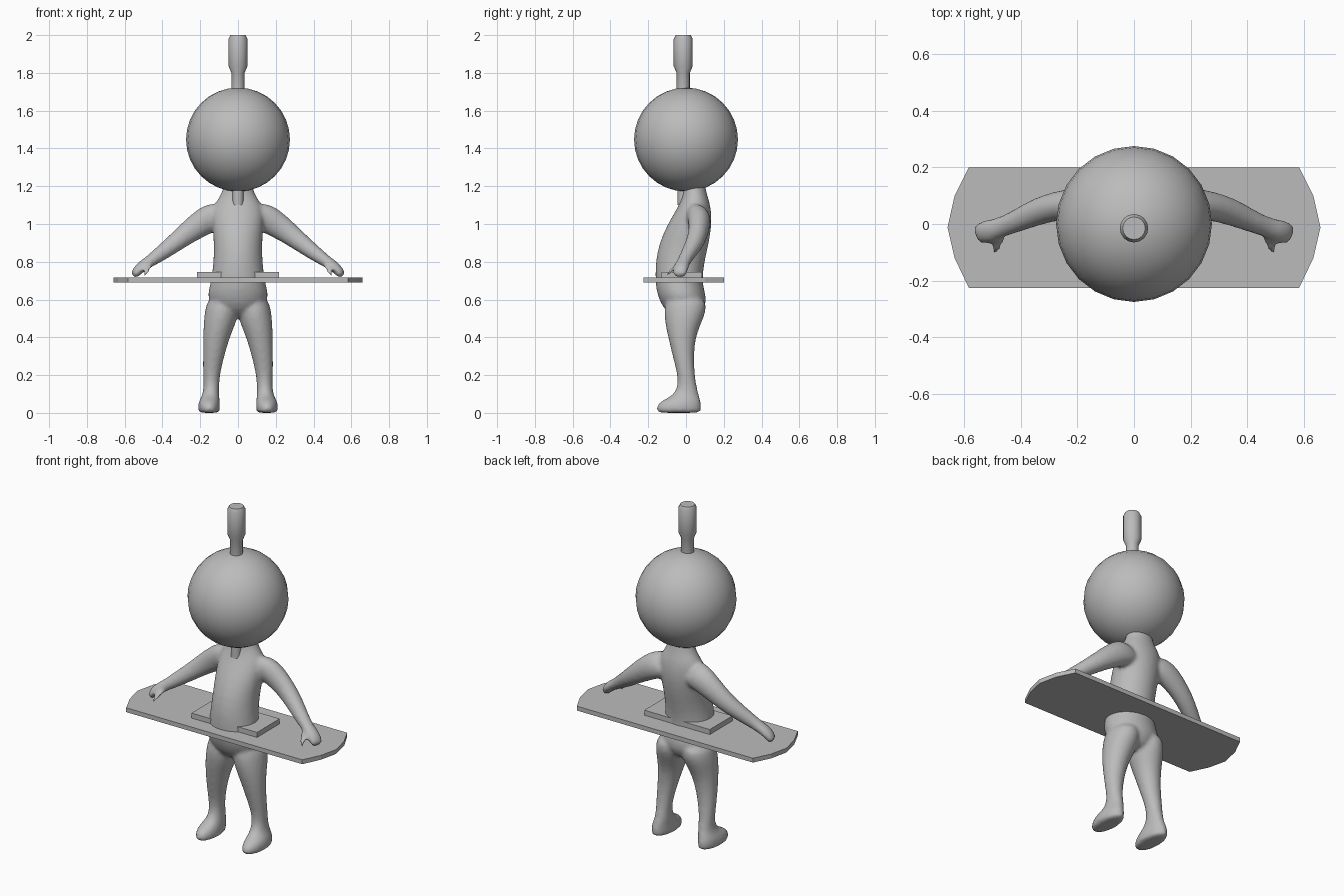
import bpy, bmesh
from math import sin, cos, pi, radians
from mathutils import Vector

if "Cube" in bpy.data.objects:
    bpy.data.objects.remove(bpy.data.objects["Cube"])

grey = bpy.data.materials.new("plain_grey")
grey.use_nodes = True
grey.diffuse_color = (0.5, 0.5, 0.5, 1)
grey.node_tree.nodes["Principled BSDF"].inputs["Base Color"].default_value = grey.diffuse_color


def make_object(name, bm, smooth=None):
    bmesh.ops.recalc_face_normals(bm, faces=bm.faces)
    mesh = bpy.data.meshes.new(name)
    bm.to_mesh(mesh)
    bm.free()
    mesh.materials.append(grey)
    obj = bpy.data.objects.new(name, mesh)
    bpy.context.collection.objects.link(obj)
    if smooth:
        bpy.ops.object.select_all(action="DESELECT")
        obj.select_set(True)
        bpy.context.view_layer.objects.active = obj
        bpy.ops.object.shade_smooth_by_angle(angle=radians(smooth))
    return obj


def loft(bm, rings, u=(1, 0, 0), v=(0, 1, 0), sides=16):
    """Closed tube through elliptical rings (x, y, z, radius_u, radius_v)."""
    u, v = Vector(u).normalized(), Vector(v).normalized()
    loops = []
    for x, y, z, ru, rv in rings:
        angles = [2 * pi * i / sides for i in range(sides)]
        loops.append([bm.verts.new(Vector((x, y, z)) + u * ru * cos(a) + v * rv * sin(a))
                      for a in angles])
    for a, b in zip(loops, loops[1:]):
        for i in range(sides):
            j = (i + 1) % sides
            bm.faces.new((a[i], a[j], b[j], b[i]))
    bm.faces.new(loops[0])
    bm.faces.new(loops[-1])


def slab(name, outline, z0, z1):
    bm = bmesh.new()
    face = bm.faces.new([bm.verts.new((x, y, z0)) for x, y in outline])
    top = bmesh.ops.extrude_face_region(bm, geom=[face])["geom"]
    for vert in (g for g in top if isinstance(g, bmesh.types.BMVert)):
        vert.co.z = z1
    return make_object(name, bm)


# Body: torso and one side's limbs, mirrored and fused into one skin
body = bmesh.new()
# torso rows: height, front y, back y, half width
torso = [(.50, -.06, .06, .06), (.55, -.12, .10, .13), (.60, -.145, .112, .165),
         (.65, -.16, .10, .16), (.70, -.165, .088, .145), (.80, -.165, .10, .132),
         (.90, -.145, .125, .13), (1.0, -.10, .14, .14), (1.08, -.05, .135, .14),
         (1.13, -.025, .122, .11), (1.18, -.015, .105, .078), (1.25, -.015, .10, .08)]
loft(body, [(0, (f + b) / 2, z, w, (b - f) / 2) for z, f, b, w in torso])

# leg rows: height, front y, back y, inner x, outer x
leg = [(.0, -.15, .075, .10, .205), (.004, -.155, .08, .096, .21), (.035, -.163, .084, .093, .214),
       (.065, -.135, .08, .097, .208), (.09, -.07, .07, .098, .19), (.14, -.045, .058, .10, .182),
       (.2, -.045, .047, .095, .187), (.3, -.072, .042, .072, .187), (.4, -.096, .052, .042, .186),
       (.47, -.112, .08, .012, .184), (.54, -.12, .112, -.01, .178), (.62, -.11, .11, .0, .16)]
loft(body, [((i + o) / 2, (f + b) / 2, z, (o - i) / 2, (b - f) / 2) for z, f, b, i, o in leg])

# arm, fingers and thumb
across, up = (.25, .97, 0), (.6, -.15, .78)
arm = [(.06, .06, 1.06, .06, .08), (.14, .068, 1.035, .068, .08), (.20, .07, 1.0, .06, .072),
       (.27, .065, .95, .052, .06), (.34, .045, .895, .05, .05), (.42, .008, .835, .04, .04),
       (.47, -.012, .80, .036, .032), (.51, -.025, .775, .042, .03),
       (.54, -.032, .745, .04, .026), (.555, -.035, .722, .032, .02)]
loft(body, arm, across, up)
thumb = [(.46, -.02, .795, .024, .024), (.482, -.06, .77, .022, .022),
         (.49, -.09, .745, .02, .02), (.492, -.103, .728, .016, .016)]
loft(body, thumb, (1, .2, 0), (0, .5, 1))

body = make_object("body", body)
mirror = body.modifiers.new("Mirror", "MIRROR")
mirror.use_mirror_merge = False
body.modifiers.new("Rounding", "SUBSURF").levels = 1
body.modifiers["Rounding"].render_levels = 1
fuse = body.modifiers.new("Fuse", "REMESH")
fuse.mode = "VOXEL"
fuse.voxel_size = 0.011
fuse.use_smooth_shade = True
relax = body.modifiers.new("Relax", "SMOOTH")
relax.factor, relax.iterations = 0.5, 6

# Mirror works on the whole loft set, so the torso simply overlaps itself

# Head
bm = bmesh.new()
bmesh.ops.create_uvsphere(bm, u_segments=24, v_segments=16, radius=.275)
bmesh.ops.translate(bm, verts=bm.verts, vec=(0, 0, 1.447))
make_object("head", bm, 40)

# Peg running through the head, with a thicker knob on top
bm = bmesh.new()
peg = [(1.10, .03), (1.70, .03), (1.70, .035), (1.80, .035), (1.835, .05), (1.98, .05), (2.0, .04)]
loft(bm, [(0, -.015, z, r, r) for z, r in peg])
make_object("head_peg", bm, 30)

# Board around the waist and the raised block on it
side = [(.583, -.225), (.633, -.12), (.658, -.012), (.633, .1), (.583, .2)]
slab("board", side + [(-x, y) for x, y in reversed(side)], .69, .716)
slab("board_block", [(-.217, -.13), (.217, -.13), (.217, .085), (-.217, .085)], .716, .746)
